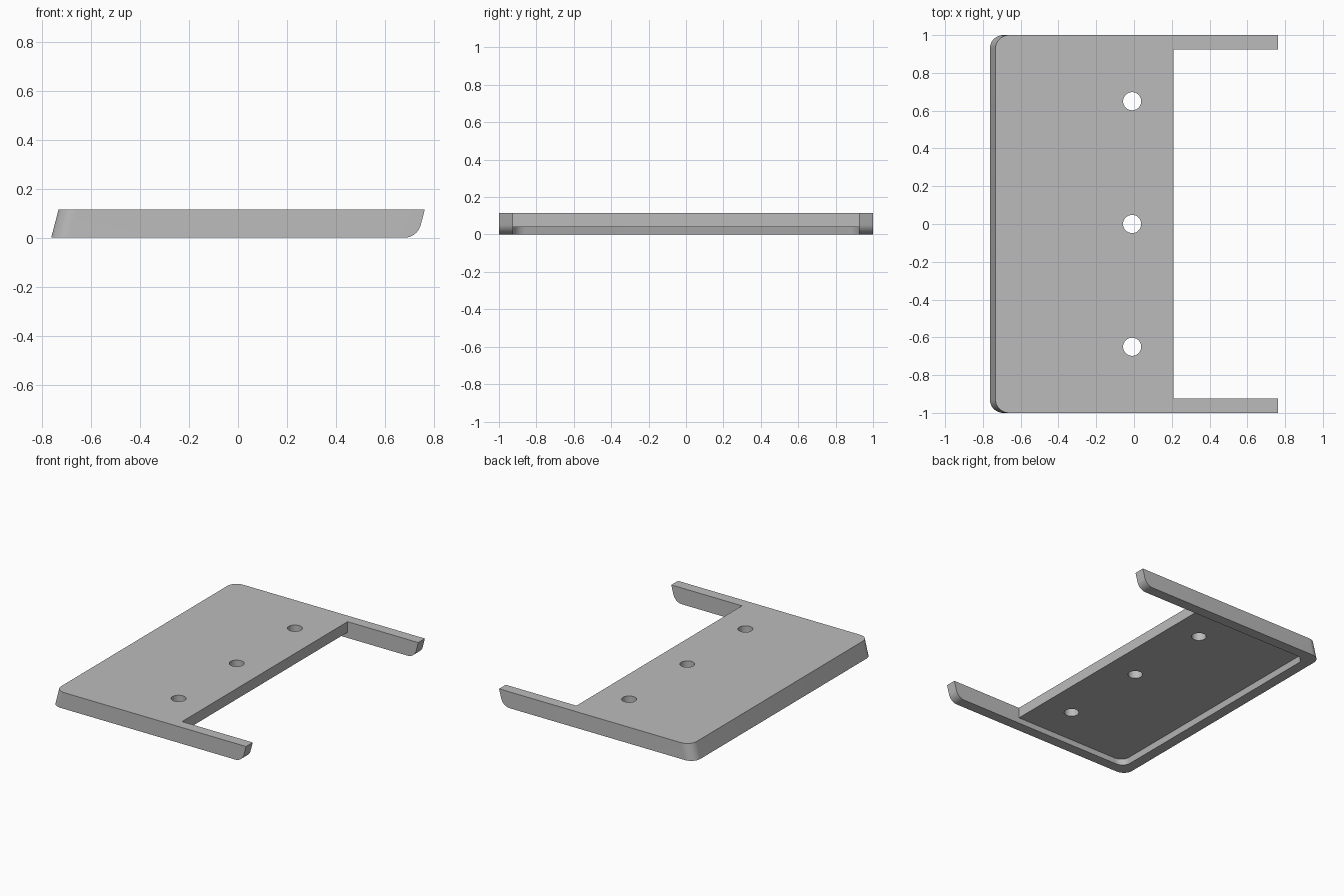
import bpy, bmesh, math
from mathutils import Vector

cube = bpy.data.objects.get("Cube")
if cube:
    bpy.data.objects.remove(cube, do_unlink=True)

HALF_X, HALF_Y, HEIGHT = 0.763, 1.0, 0.115
RIM, RECESS, SLANT = 0.075, 0.04, 0.03 / 0.115
NOTCH_X = 0.21

grey = bpy.data.materials.new("plain grey")
grey.use_nodes = True
colour = (0.5, 0.5, 0.5, 1)
grey.diffuse_color = colour
grey.node_tree.nodes["Principled BSDF"].inputs["Base Color"].default_value = colour


def finish(name, bm):
    bmesh.ops.recalc_face_normals(bm, faces=bm.faces)
    mesh = bpy.data.meshes.new(name)
    bm.to_mesh(mesh)
    bm.free()
    obj = bpy.data.objects.new(name, mesh)
    bpy.context.collection.objects.link(obj)
    mesh.materials.append(grey)
    return obj


def side_prism(name, profile, half_width, corner=0):
    """Extrude an (x, z) profile along y; optionally round the edges at its left end."""
    bm = bmesh.new()
    face = bm.faces.new([bm.verts.new((x, -half_width, z)) for x, z in profile])
    grown = bmesh.ops.extrude_face_region(bm, geom=[face])["geom"]
    moved = [v for v in grown if isinstance(v, bmesh.types.BMVert)]
    bmesh.ops.translate(bm, verts=moved, vec=(0, 2 * half_width, 0))
    if corner:
        left = min(x for x, z in profile) + 0.05
        edges = [e for e in bm.edges
                 if all(v.co.x < left for v in e.verts)
                 and abs(e.verts[0].co.y - e.verts[1].co.y) < 0.001]
        bmesh.ops.bevel(bm, geom=edges, offset=corner, segments=12,
                        profile=0.5, affect='EDGES')
    return finish(name, bm)


# Body profile: slanted left end, slanted and rounded tip at the right
radius = 0.07
lean = math.atan(SLANT)
centre_x = HALF_X - SLANT * (HEIGHT - radius) - radius / math.cos(lean)
tip = []
for i in range(13):
    a = -math.pi / 2 + (math.pi / 2 - lean) * i / 12
    tip.append((centre_x + radius * math.cos(a), radius + radius * math.sin(a)))
profile = [(-HALF_X, 0)] + tip + [(HALF_X, HEIGHT), (-HALF_X + SLANT * HEIGHT, HEIGHT)]
body = side_prism("bracket_plate", profile, HALF_Y, corner=0.07)

# Cutters: gap between the arms, shallow underside recess, three screw holes
inner = -HALF_X + RIM
inside_y = HALF_Y - RIM
cutters = [
    side_prism("arm_gap_cutter",
               [(NOTCH_X, -0.1), (1, -0.1), (1, 0.3), (NOTCH_X, 0.3)], inside_y),
    side_prism("recess_cutter",
               [(inner - SLANT * 0.05, -0.05), (NOTCH_X + 0.1, -0.05),
                (NOTCH_X + 0.1, RECESS), (inner + SLANT * RECESS, RECESS)],
               inside_y, corner=0.065),
]
for y in (-0.65, 0, 0.65):
    bm = bmesh.new()
    bmesh.ops.create_cone(bm, cap_ends=True, segments=40, radius1=0.048,
                          radius2=0.048, depth=0.5)
    bmesh.ops.translate(bm, verts=bm.verts, vec=Vector((-0.01, y, 0)))
    cutters.append(finish("hole_cutter", bm))

bpy.ops.object.select_all(action='DESELECT')
bpy.context.view_layer.objects.active = body
body.select_set(True)
for cutter in cutters:
    cutter.hide_render = True
    cut = body.modifiers.new("cut", 'BOOLEAN')
    cut.operation = 'DIFFERENCE'
    cut.solver = 'EXACT'
    cut.object = cutter
    bpy.ops.object.modifier_apply(modifier=cut.name)
    bpy.data.objects.remove(cutter, do_unlink=True)

bpy.ops.object.shade_smooth_by_angle(angle=math.radians(30))
